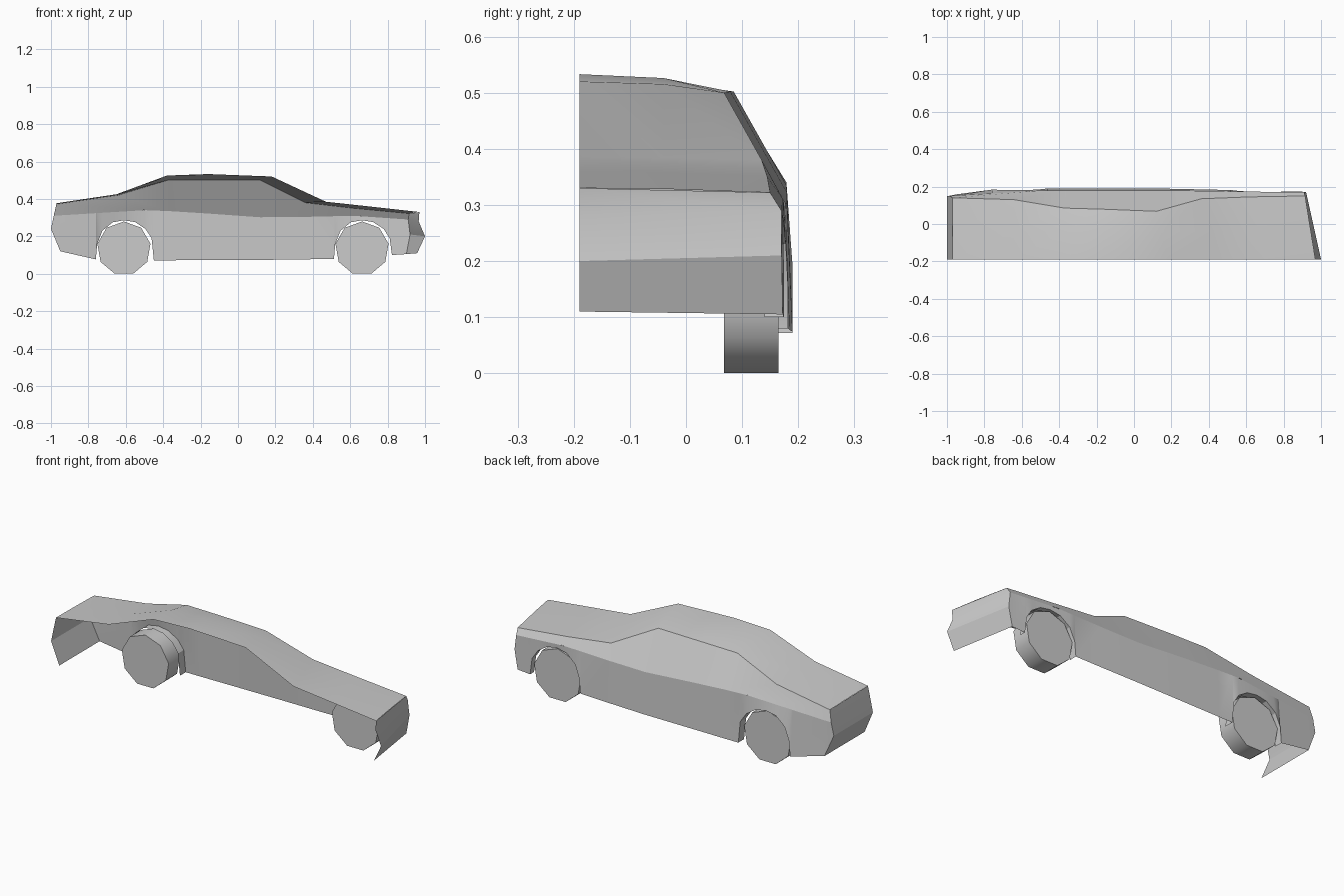
import bpy, bmesh
from math import sin, cos, tau, radians

if "Cube" in bpy.data.objects:
    bpy.data.objects.remove(bpy.data.objects["Cube"])

CUT = -0.19  # open centre plane of the half body

# stations: centre (x, z), shoulder edge (x, y, z), belt line (x, y, z)
STATIONS = [
    ((-.97, .377), (-.97, .14, .372), (-.985, .15, .31)),
    ((-.65, .425), (-.64, .13, .42), (-.5, .179, .34)),
    ((-.38, .525), (-.37, .085, .502), (-.37, .179, .335)),
    ((-.16, .533), (-.16, .079, .502), (-.16, .18, .322)),
    ((.18, .52), (.12, .068, .5), (.12, .18, .302)),
    ((.47, .385), (.36, .135, .38), (.36, .177, .304)),
    ((.7, .36), (.62, .145, .35), (.62, .173, .31)),
    ((.97, .33), (.915, .15, .322), (.91, .17, .29)),
]
# widest line of the flank (x, y)
FLANK = [(-1, .152), (-.75, .185), (-.47, .19), (.12, .19), (.5, .182), (.92, .172)]
# wheel arch outline: offset from wheel centre, height
ARCH = [(-.15, .077), (-.143, .16), (-.115, .23), (-.06, .275), (0, .286),
        (.06, .276), (.115, .24), (.148, .19), (.16, .072)]
WHEELS = {"rear": -.61, "front": .663}


def interp(table, x, k=1):
    if x <= table[0][0]:
        return table[0][k]
    for a, b in zip(table, table[1:]):
        if x <= b[0]:
            return a[k] + (b[k] - a[k]) * (x - a[0]) / (b[0] - a[0])
    return table[-1][k]


def build(name, strips, angle=25, caps=False):
    """Each strip is a list of rows, neighbouring rows are joined by quads."""
    bm = bmesh.new()
    for rows in strips:
        rows = [[bm.verts.new(p) for p in r] for r in rows]
        for r, s in zip(rows, rows[1:]):
            for i in range(len(r) - 1):
                bm.faces.new((r[i], r[i + 1], s[i + 1], s[i]))
        if caps:
            for r in (rows[0], rows[-1]):
                bm.faces.new(r[:-1])
    bmesh.ops.remove_doubles(bm, verts=bm.verts, dist=.0005)
    bmesh.ops.dissolve_degenerate(bm, edges=bm.edges, dist=.0001)
    bmesh.ops.recalc_face_normals(bm, faces=bm.faces)
    me = bpy.data.meshes.new(name)
    bm.to_mesh(me)
    bm.free()
    ob = bpy.data.objects.new(name, me)
    bpy.context.collection.objects.link(ob)
    bpy.ops.object.select_all(action='DESELECT')
    ob.select_set(True)
    bpy.context.view_layer.objects.active = ob
    bpy.ops.object.shade_smooth_by_angle(angle=radians(angle))
    return ob


# roof, hood, boot lid and sloped upper side
upper = []
for (cx, cz), e, b in STATIONS:
    t = .15 / (e[1] - CUT)
    mid = (cx + (e[0] - cx) * t, -.04, cz + (e[2] - cz) * t * .4)
    upper.append([(cx, CUT, cz), mid, e, b])

# lower flank with the two arch openings
belt = [s[2] for s in STATIONS]
path = [(-1, .24), (-.95, .12)]
path += [(WHEELS["rear"] + x, z) for x, z in ARCH]
path += [(-.37, .072), (-.16, .073), (.12, .074), (.36, .077)]
path += [(WHEELS["front"] + x, max(z, .08 if x < 0 else .1)) for x, z in ARCH]
path += [(.9, .105), (.92, .21)]


def flank(x, z):
    return (x, interp(FLANK, x) - .07 * max(0, z - .19), z)


top_row, low_row = [], []
for x, z in path:
    bx = min(max(x, belt[0][0]), belt[-1][0])
    top_row.append((bx, interp(belt, bx), interp(belt, bx, 2)))
    low_row.append(flank(x, z))

# nose and tail panels: centre row (x, z) to corner
first, last = STATIONS[0], STATIONS[-1]
nose = [[(x, CUT, z), c] for (x, z), c in zip(
    [(.97, .33), (.966, .28), (1, .2), (.958, .11)],
    [last[1], last[2], low_row[-1], low_row[-2]])]
tail = [[(x, CUT, z), c] for (x, z), c in zip(
    [(-.97, .377), (-.985, .31), (-1, .24), (-.95, .12)],
    [first[1], first[2], low_row[0], low_row[1]])]

build("body_shell", [upper, [top_row, low_row], nose, tail])

for side, cx in WHEELS.items():
    # arch lip folded inward
    n = len(ARCH)
    start = 2 if side == "rear" else 2 + n + 4
    outer = low_row[start:start + n]
    build(side + "_arch_lip", [[outer, [(x, .14, z) for x, y, z in outer]]])
    # nine-sided wheel
    r = .144
    ring = [(cx + r * sin(tau * i / 9), .1355 + r * cos(tau * i / 9)) for i in range(10)]
    build(side + "_wheel", [[[(x, y, z) for x, z in ring] for y in (.068, .165)]], 45, True)
